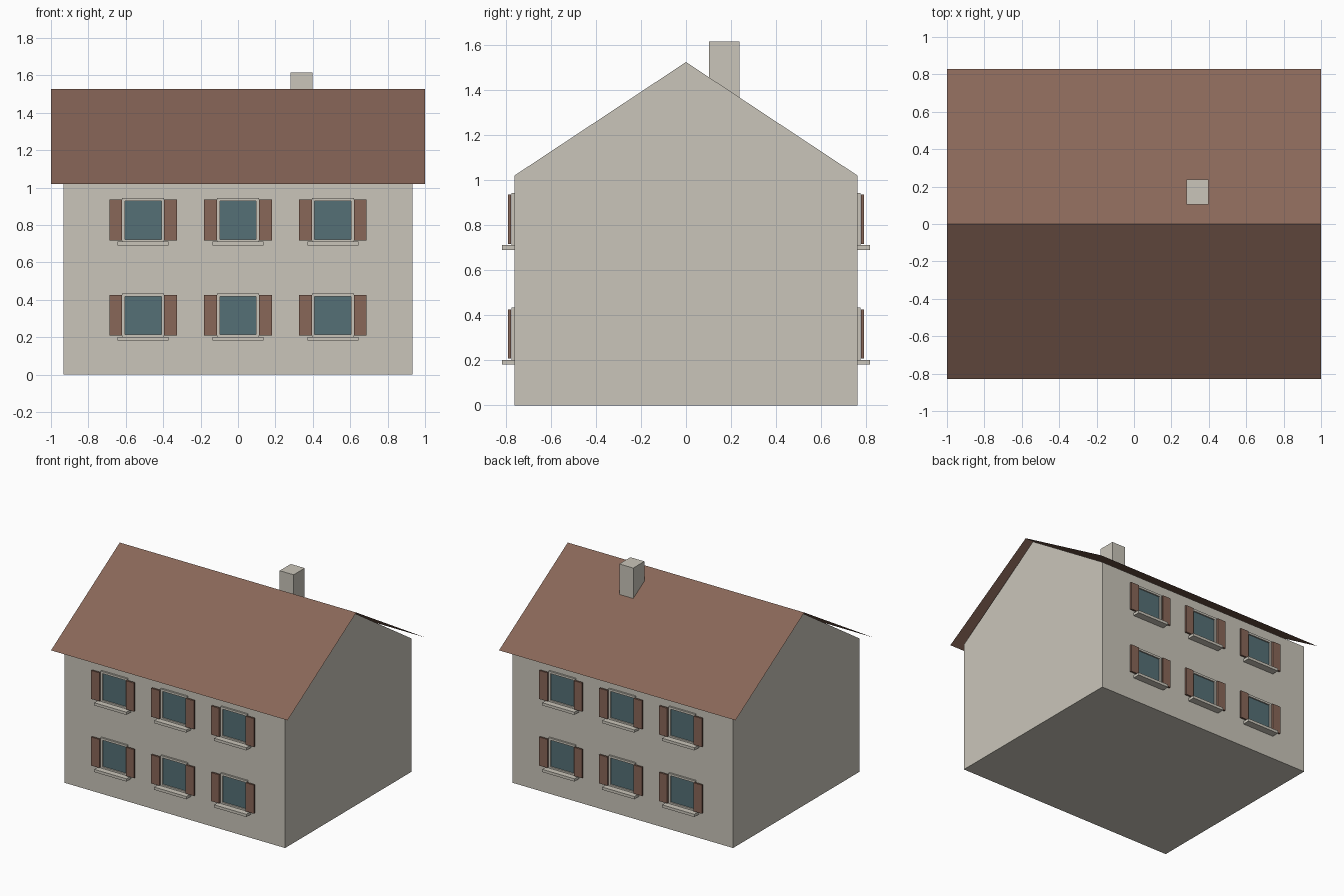
import bpy

cube = bpy.data.objects.get("Cube")
if cube:
    bpy.data.objects.remove(cube, do_unlink=True)


def material(name, rgb):
    m = bpy.data.materials.new(name)
    m.use_nodes = True
    m.diffuse_color = (*rgb, 1)
    m.node_tree.nodes["Principled BSDF"].inputs["Base Color"].default_value = (*rgb, 1)
    return m


plaster = material("warm grey plaster", (0.59, 0.56, 0.49))
brown = material("roof brown", (0.25, 0.135, 0.098))
glass = material("blue grey glass", (0.09, 0.16, 0.18))


def mesh_object(name, verts, faces, mat):
    me = bpy.data.meshes.new(name)
    me.from_pydata(verts, [], faces)
    me.materials.append(mat)
    ob = bpy.data.objects.new(name, me)
    bpy.context.collection.objects.link(ob)
    return ob


def extrude_x(name, profile, x0, x1, mat, closed=True):
    """Sweep a (y, z) profile, counter-clockwise seen from +x, along x."""
    n = len(profile)
    verts = [(x, y, z) for x in (x0, x1) for y, z in profile]
    sides = n if closed else n - 1
    faces = [(i, (i + 1) % n, (i + 1) % n + n, i + n) for i in range(sides)]
    faces = [f[::-1] for f in faces]
    if closed:
        faces += [tuple(range(n))[::-1], tuple(range(n, 2 * n))]
    return mesh_object(name, verts, faces, mat)


def box(name, x, y, z, mat):
    y0, y1 = sorted(y)
    profile = [(y0, z[0]), (y1, z[0]), (y1, z[1]), (y0, z[1])]
    return extrude_x(name, profile, x[0], x[1], mat)


# Gabled house body
WALL, EAVE, RIDGE = 0.762, 1.02, 1.527
extrude_x("house_walls", [(-WALL, 0), (WALL, 0), (WALL, EAVE), (0, RIDGE - 0.003), (-WALL, EAVE)],
          -0.932, 0.932, plaster)

# Thin overhanging roof sheet
extrude_x("roof", [(0.83, EAVE), (0, RIDGE), (-0.83, EAVE)], -1, 1, brown, closed=False)

# Chimney
box("chimney", (0.28, 0.398), (0.103, 0.237), (1.3, 1.615), plaster)


def window(name, cx, base, side):
    """Frame, pane, sill and two shutters; side is -1 for front, 1 for back."""
    def part(label, x0, x1, depth, z0, z1, mat):
        box(f"{name}_{label}", (cx + x0, cx + x1), [side * d for d in depth],
            (base + z0, base + z1), mat)

    frame = (WALL - 0.01, 0.775)
    part("frame_top", -0.112, 0.112, frame, 0.237, 0.253, plaster)
    part("frame_bottom", -0.112, 0.112, frame, 0.02, 0.033, plaster)
    part("pane", -0.098, 0.098, (WALL - 0.005, 0.765), 0.03, 0.24, glass)
    part("sill", -0.136, 0.136, (WALL - 0.01, 0.818), 0, 0.021, plaster)
    for label, s in (("right", -1), ("left", 1)):
        x0, x1 = sorted((s * 0.097, s * 0.112))
        part(f"frame_{label}", x0, x1, frame, 0.033, 0.237, plaster)
        x0, x1 = sorted((s * 0.112, s * 0.181))
        part(f"shutter_{label}", x0, x1, (0.777, 0.791), 0.027, 0.245, brown)


# Three windows per floor on the front and back walls
for face, side in (("front", -1), ("back", 1)):
    for floor, base in (("lower", 0.181), ("upper", 0.69)):
        for col in (-1, 0, 1):
            window(f"{face}_{floor}_window_{col + 2}", col * 0.507, base, side)
